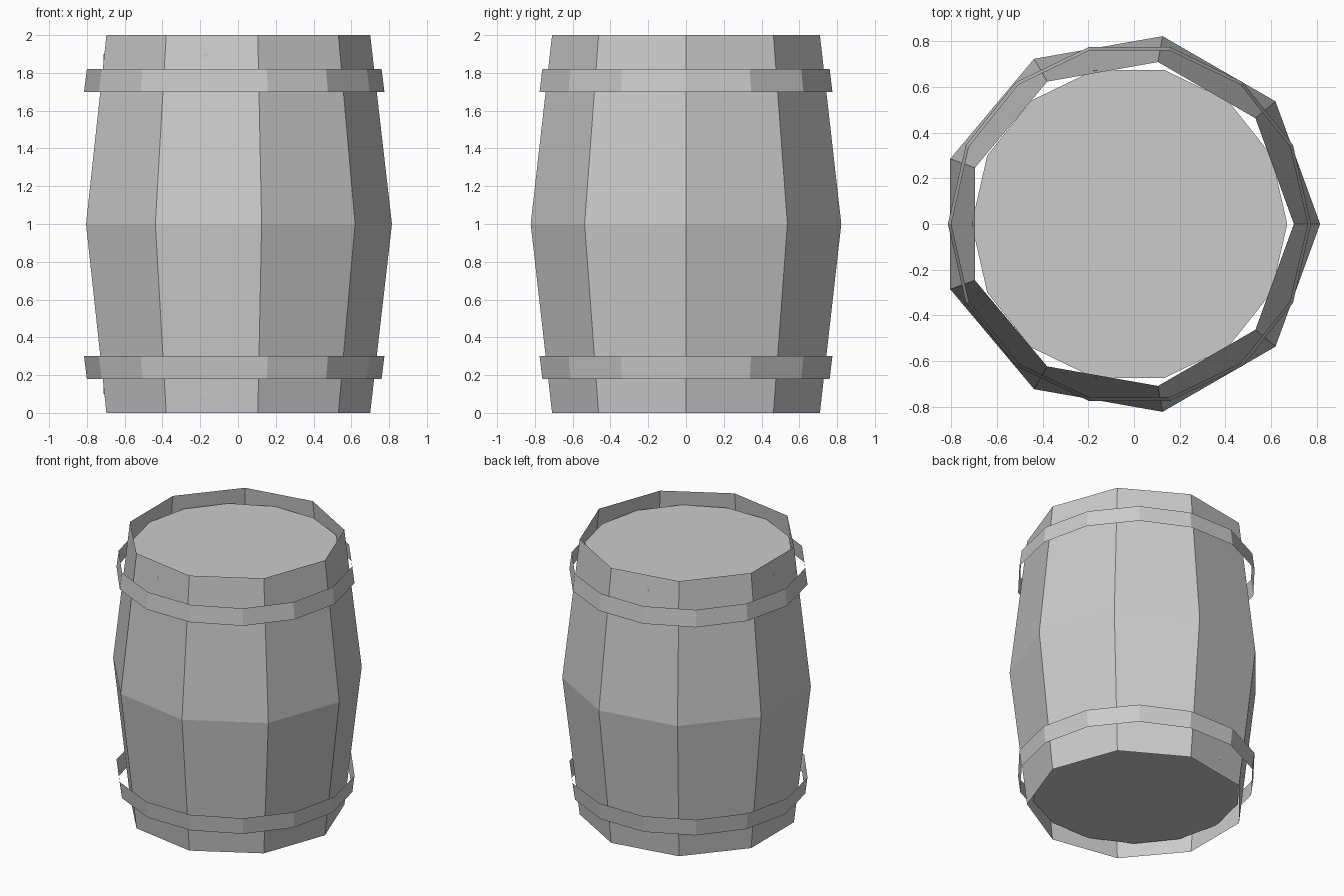
import bpy
from math import cos, sin, tau

if "Cube" in bpy.data.objects:
    bpy.data.objects.remove(bpy.data.objects["Cube"], do_unlink=True)

CENTRE_X = -0.02
STAVES = 9
HOOP_SIDES = 14

# Single plain grey
GREY = (0.6, 0.6, 0.6, 1)
grey = bpy.data.materials.new("plain_grey")
grey.use_nodes = True
grey.diffuse_color = GREY
grey.node_tree.nodes["Principled BSDF"].inputs["Base Color"].default_value = GREY


def lathe(name, profile, sides, capped=False):
    """Revolve (radius, height) pairs, bottom to top, into a faceted shell."""
    verts = [(CENTRE_X + r * cos(tau * i / sides), r * sin(tau * i / sides), z)
             for r, z in profile for i in range(sides)]
    faces = []
    for row in range(len(profile) - 1):
        a, b = row * sides, (row + 1) * sides
        for i in range(sides):
            j = (i + 1) % sides
            faces.append((a + i, a + j, b + j, b + i))
    if capped:
        faces.append(tuple(reversed(range(sides))))
        faces.append(tuple(range(len(verts) - sides, len(verts))))
    mesh = bpy.data.meshes.new(name)
    mesh.from_pydata(verts, [], faces)
    mesh.materials.append(grey)
    obj = bpy.data.objects.new(name, mesh)
    bpy.context.collection.objects.link(obj)
    return obj


# Bulging open shell of staves
lathe("barrel_staves", [(0.72, 0), (0.835, 1), (0.72, 2)], STAVES)

# Inner drum whose ends are the recessed lid and base
lathe("lid_and_base", [(0.691, 0.1), (0.691, 1.9)], HOOP_SIDES, capped=True)

# Thin hoops, tapering toward the ends
lathe("lower_hoop", [(0.78, 0.18), (0.795, 0.30)], HOOP_SIDES)
lathe("upper_hoop", [(0.795, 1.70), (0.78, 1.82)], HOOP_SIDES)
